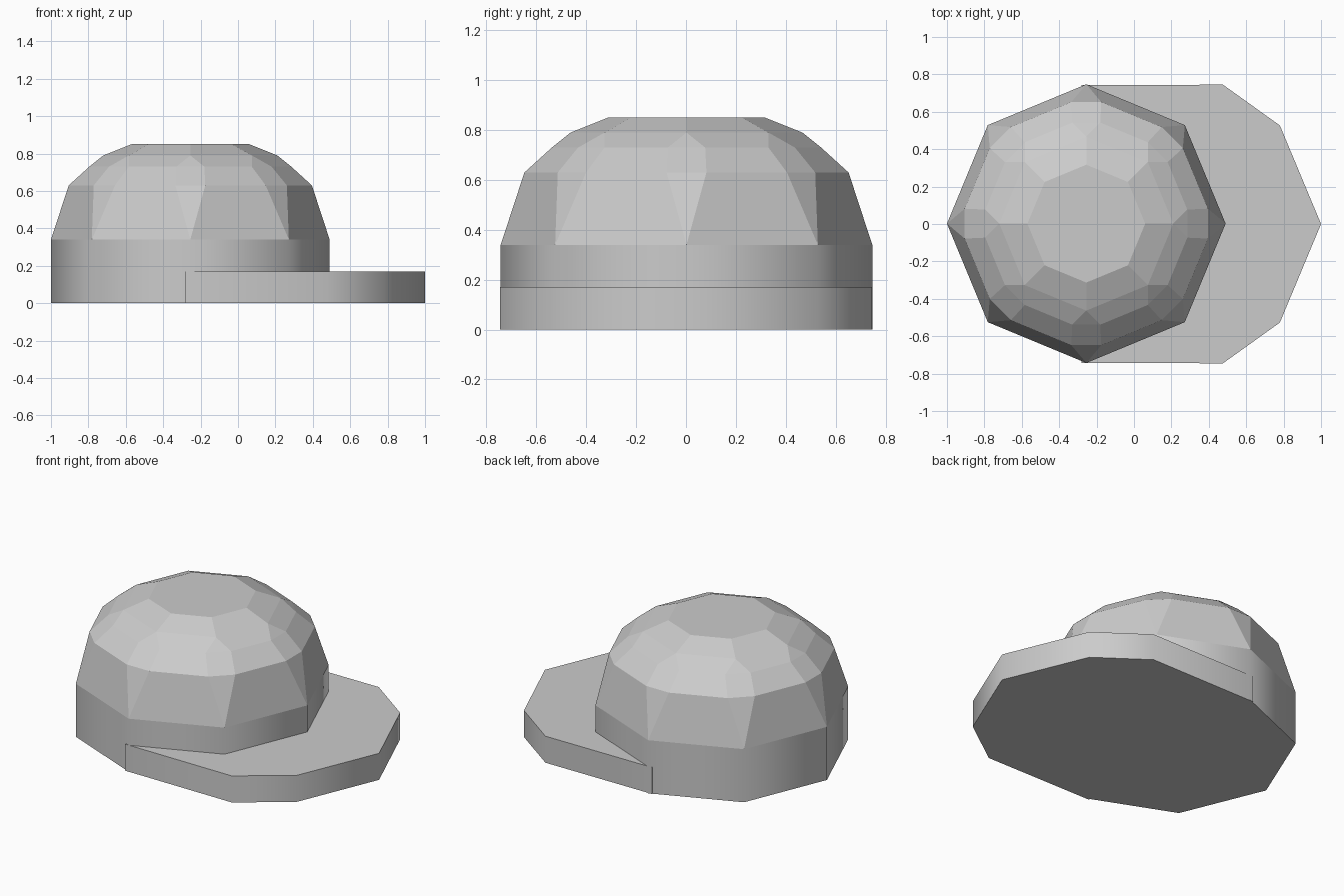
import bpy, bmesh
from math import cos, sin, pi, radians

if "Cube" in bpy.data.objects:
    bpy.data.objects.remove(bpy.data.objects["Cube"])

CX, CY, R = -0.255, 0.002, 0.745


def finish(name, bm, smooth):
    bmesh.ops.recalc_face_normals(bm, faces=bm.faces)
    mesh = bpy.data.meshes.new(name)
    bm.to_mesh(mesh)
    bm.free()
    obj = bpy.data.objects.new(name, mesh)
    bpy.context.collection.objects.link(obj)
    if smooth:
        bpy.ops.object.select_all(action='DESELECT')
        obj.select_set(True)
        bpy.context.view_layer.objects.active = obj
        bpy.ops.object.shade_smooth_by_angle(angle=radians(60))
    return obj


def prism(name, outline, height, top_cap):
    bm = bmesh.new()
    lo = [bm.verts.new((x, y, 0)) for x, y in outline]
    hi = [bm.verts.new((x, y, height)) for x, y in outline]
    n = len(outline)
    for i in range(n):
        j = (i + 1) % n
        bm.faces.new((lo[i], lo[j], hi[j], hi[i]))
    bm.faces.new(lo[::-1])
    if top_cap:
        bm.faces.new(hi)
    return finish(name, bm, True)


# Crown band: octagonal, softly shaded sides
prism("crown_band", [(CX + R * cos(i * pi / 4), CY + R * sin(i * pi / 4))
                     for i in range(8)], 0.34, False)

# Brim: long rounded plate in front of the crown
half = [(1.0, 0), (0.78, 0.527), (0.475, 0.745), (-0.28, 0.742)]
prism("brim", half + [(x, -y) for x, y in half[:0:-1]], 0.17, True)

# Faceted dome: each ring is (radius, half width of split corner, height)
rings = [(R, 0, 0.34), (0.65, 0.08, 0.63), (0.54, 0.075, 0.73),
         (0.465, 0, 0.79), (0.315, 0, 0.85)]
bm = bmesh.new()
rows = []
for r, w, z in rings:
    row = []
    for i in range(8):
        c, s = cos(i * pi / 4), sin(i * pi / 4)
        pair = [bm.verts.new((CX + r * c - t * s, CY + r * s + t * c, z))
                for t in ((-w, w) if w else (0,))]
        row.append((pair[0], pair[-1]))
    rows.append(row)
for a, b in zip(rows, rows[1:]):
    for i in range(8):
        j = (i + 1) % 8
        # Wide panel between corners
        bm.faces.new((a[i][1], a[j][0], b[j][0], b[i][1]))
        # Narrow corner facet, triangular where a ring corner is single
        corner = list(dict.fromkeys((a[i][0], a[i][1], b[i][1], b[i][0])))
        if len(corner) > 2:
            bm.faces.new(corner)
bm.faces.new([p[0] for p in rows[-1]])
finish("crown_dome", bm, False)
